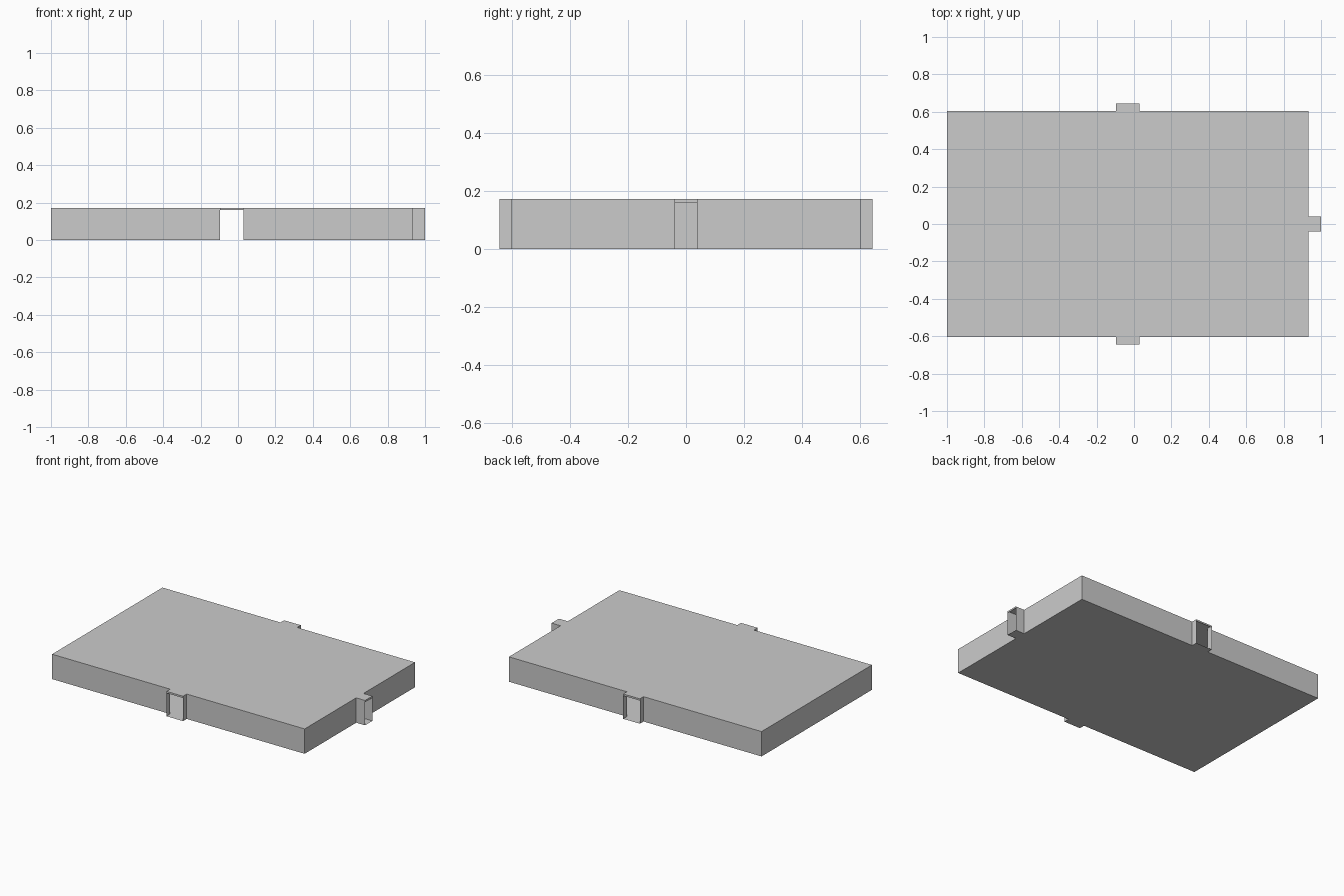
import bpy, bmesh

if "Cube" in bpy.data.objects:
    bpy.data.objects.remove(bpy.data.objects["Cube"])

L, R, D, H = -1.0, 0.932, 0.603, 0.172   # case left, right, half depth, height
OUT_Y, OUT_X = 0.643, 1.0                # how far the port sleeves reach
PX0, PX1, PY = -0.097, 0.03, 0.04        # port positions
LIP = 0.16                               # underside of the lip over each port


def build(name, quads):
    bm = bmesh.new()
    for q in quads:
        bm.faces.new([bm.verts.new(p) for p in q])
    bmesh.ops.remove_doubles(bm, verts=bm.verts, dist=1e-5)
    bmesh.ops.recalc_face_normals(bm, faces=bm.faces)
    me = bpy.data.meshes.new(name)
    bm.to_mesh(me)
    bm.free()
    ob = bpy.data.objects.new(name, me)
    bpy.context.collection.objects.link(ob)
    return ob


def wall(a, b, z0=0.0, z1=H):
    """Upright panel over the plan segment a-b."""
    return [(*a, z0), (*b, z0), (*b, z1), (*a, z1)]


def sleeve(name, a, b, c, d):
    """Open-ended sleeve: a, d lie on the case and b, c on the outer rim."""
    floor = [(*p, 0.0) for p in (d, c, b, a)]
    roof = [(*p, H) for p in (a, b, c, d)]
    build(name, [wall(a, b), wall(c, d), floor, roof, wall(b, c, LIP, H)])


# Hollow case with a gap in three of its walls
front = [(L, -D), (PX0, -D), (PX1, -D), (R, -D)]
right = [(R, -D), (R, -PY), (R, PY), (R, D)]
back = [(R, D), (PX1, D), (PX0, D), (L, D)]
outline = front + right[1:] + back[1:]
panels = [wall(back[-1], front[0])]
for side in (front, right, back):
    panels += [wall(side[0], side[1]), wall(side[2], side[3])]
panels.append([(*p, H) for p in outline])
panels.append([(*p, 0.0) for p in reversed(outline)])
build("hollow_case", panels)

# Port sleeves on the front, back and right
for name, s in (("front_port", -1), ("back_port", 1)):
    sleeve(name, (PX0, s * D), (PX0, s * OUT_Y), (PX1, s * OUT_Y), (PX1, s * D))
sleeve("right_port", (R, -PY), (OUT_X, -PY), (OUT_X, PY), (R, PY))
